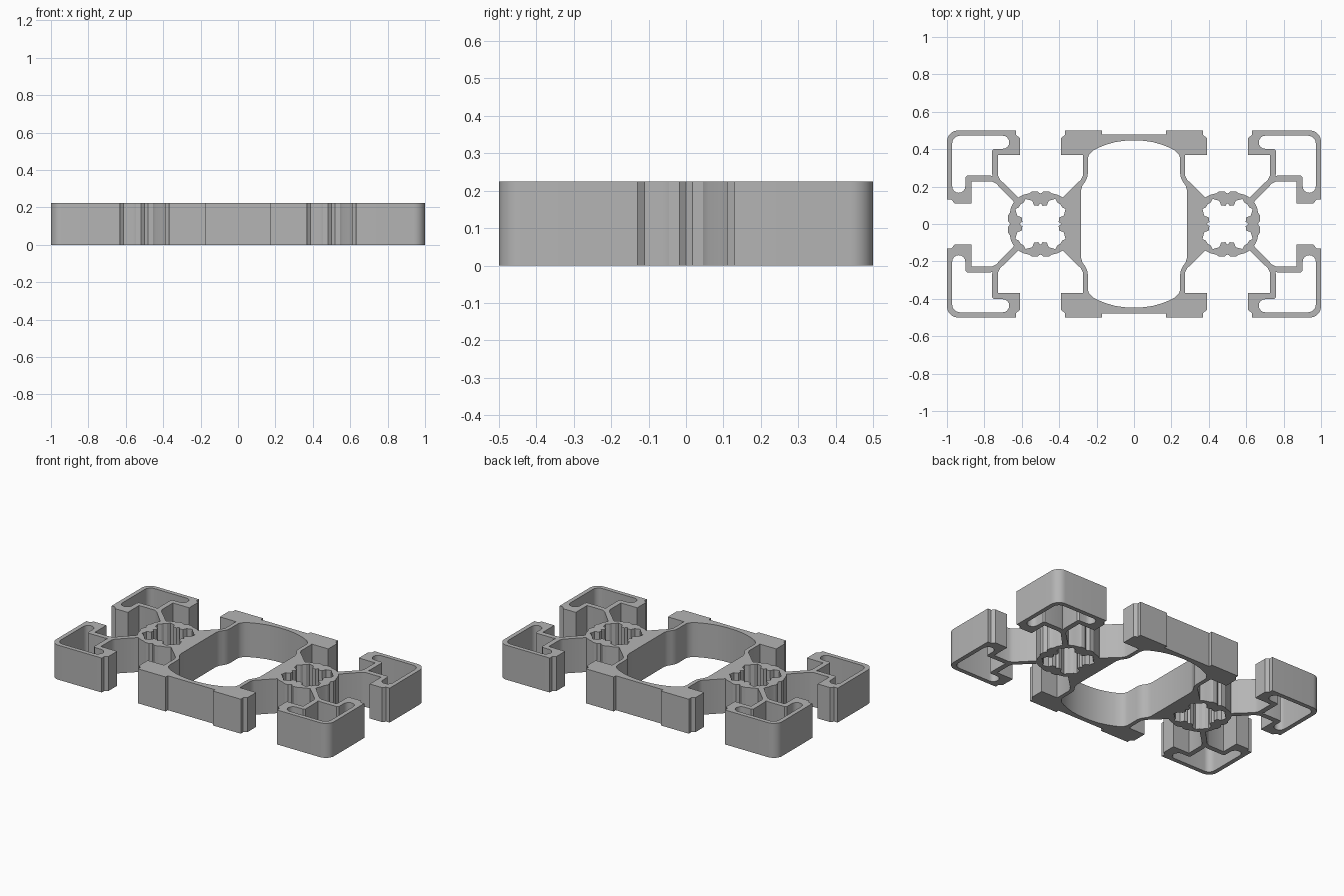
import bpy, bmesh
from math import sin, cos, radians

HEIGHT = 0.224
CELL = 0.5      # offset of each end hub from the middle

cube = bpy.data.objects.get("Cube")
if cube:
    bpy.data.objects.remove(cube)


def arc(cx, cy, r, start, end, steps):
    angles = [radians(start + (end - start) * i / steps) for i in range(steps + 1)]
    return [(cx + r * cos(a), cy + r * sin(a)) for a in angles]


def flip(points, sx, sy):
    return [(x * sx, y * sy) for x, y in points]


def swap(points):
    return [(y, x) for x, y in reversed(points)]


def shift(points, dx):
    return [(x + dx, y) for x, y in points]


def four_way(quarter):
    """Complete a quarter path, running from +y to +x, into a full loop."""
    half = quarter + flip(reversed(quarter), 1, -1)
    return half + flip(reversed(half), -1, 1)


# Outer edge from the hub groove, along the strut and slot, to the slot lip
arm = [(0, .162), (.018, .175), (.045, .174), (.06, .164), (.09, .157),
       (.118, .142), (.216, .237), (.227, .26), (.227, .37), (.11, .37),
       (.11, .46), (.13, .475), (.13, .5)]
middle_band = [(0, .478), (.17, .478), (.17, .5)]
outer = four_way(middle_band
                 + shift(flip(reversed(arm), -1, 1) + arm, CELL)
                 + shift(arc(.44, .44, .06, 90, 0, 8) + swap(arm), CELL))

# Large central opening
opening = four_way([(0, .447), (.05, .445), (.1, .438), (.15, .424), (.19, .408),
                    (.22, .392), (.24, .372), (.247, .35), (.247, .27),
                    (.251, .245), (.262, .225), (.276, .205), (.283, .18)])

# Toothed bore in each hub
tooth = [(0, .112), (.012, .097), (.034, .1), (.045, .125), (.08, .134),
         (.09, .115), (.106, .106)]
bore = four_way(tooth + swap(tooth))

# L-shaped pocket in each corner
pocket_half = (arc(.43, .43, .042, 45, 90, 4) + arc(.202, .437, .035, 90, 270, 8)
               + [(.25, .402), (.26, .392), (.26, .275), (.256, .256)])
pocket = shift(pocket_half + swap(pocket_half), CELL)

loops = [outer, opening, shift(bore, CELL), shift(bore, -CELL)]
loops += [flip(pocket, sx, sy) for sx in (1, -1) for sy in (1, -1)]

# Fill the section between the loops and extrude it
bm = bmesh.new()
for loop in loops:
    verts = [bm.verts.new((x, y, 0)) for x, y in loop]
    for i, v in enumerate(verts):
        bm.edges.new((verts[i - 1], v))
bmesh.ops.remove_doubles(bm, verts=bm.verts[:], dist=0.0005)
bmesh.ops.triangle_fill(bm, edges=bm.edges[:], use_beauty=True, normal=(0, 0, 1))
top = bmesh.ops.extrude_face_region(bm, geom=bm.faces[:], use_keep_orig=True)
bmesh.ops.translate(bm, vec=(0, 0, HEIGHT),
                    verts=[g for g in top["geom"] if isinstance(g, bmesh.types.BMVert)])
bmesh.ops.recalc_face_normals(bm, faces=bm.faces[:])
mesh = bpy.data.meshes.new("slotted_profile")
bm.to_mesh(mesh)
bm.free()

# Plain metal colour
metal = bpy.data.materials.new("aluminium_grey")
metal.use_nodes = True
color = (0.46, 0.46, 0.46, 1)
metal.diffuse_color = color
metal.node_tree.nodes["Principled BSDF"].inputs["Base Color"].default_value = color
mesh.materials.append(metal)

profile = bpy.data.objects.new("slotted_profile", mesh)
bpy.context.collection.objects.link(profile)
bpy.ops.object.select_all(action='DESELECT')
profile.select_set(True)
bpy.context.view_layer.objects.active = profile
bpy.ops.object.shade_smooth_by_angle(angle=radians(30))
